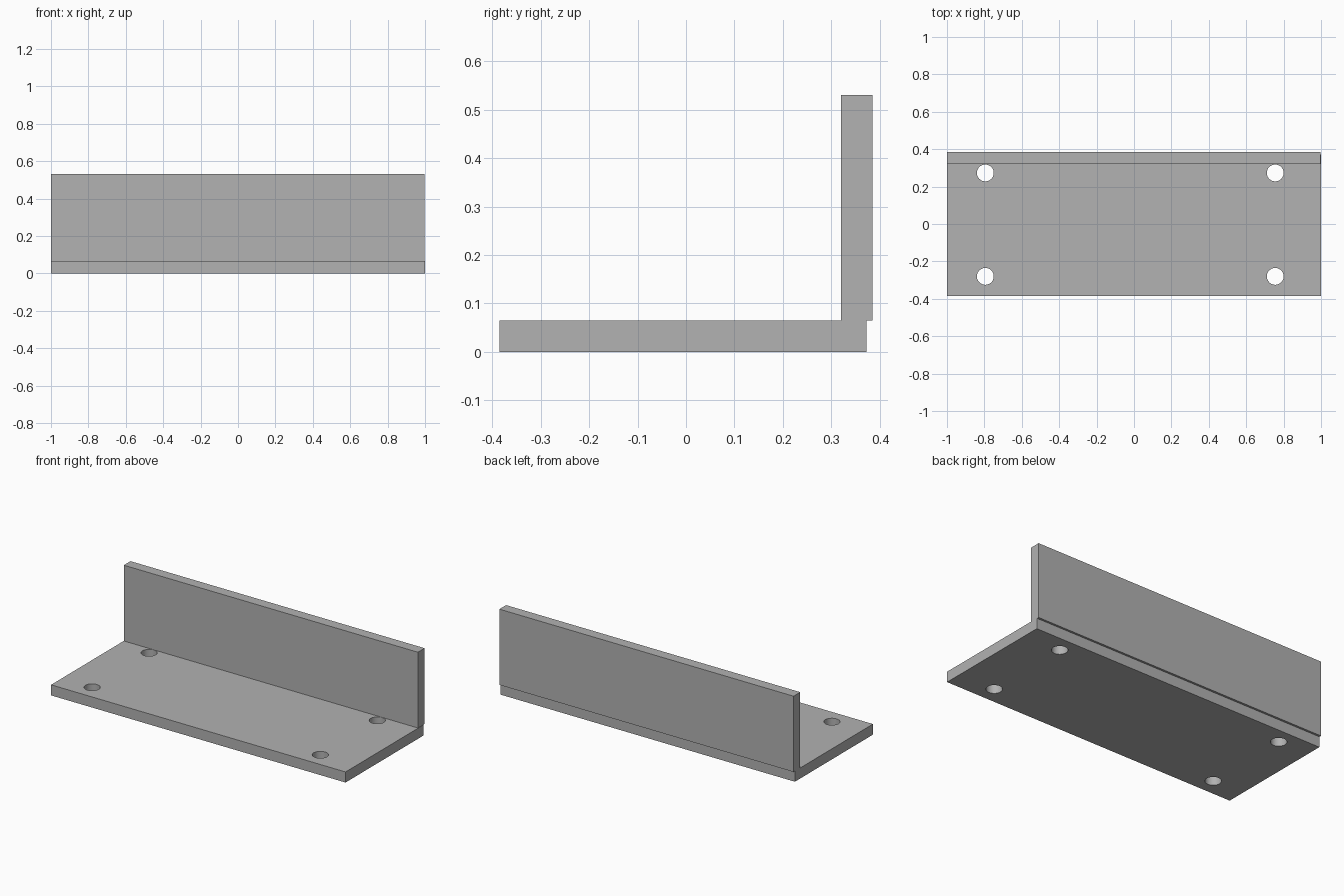
import bpy
import math

default = bpy.data.objects.get("Cube")
if default:
    bpy.data.objects.remove(default, do_unlink=True)

# Plain grey metal
grey = bpy.data.materials.new("grey_metal")
grey.use_nodes = True
colour = (0.445, 0.445, 0.445, 1)
grey.diffuse_color = colour
grey.node_tree.nodes["Principled BSDF"].inputs["Base Color"].default_value = colour


def box(name, low, high):
    """Box between two opposite corners."""
    bpy.ops.mesh.primitive_cube_add(
        size=1, location=[(a + b) / 2 for a, b in zip(low, high)])
    obj = bpy.context.object
    obj.name = name
    obj.scale = [b - a for a, b in zip(low, high)]
    bpy.ops.object.transform_apply(location=False, rotation=False, scale=True)
    obj.data.materials.append(grey)
    return obj


THICK = 0.065

# Flat base and the upright wall that overhangs its back edge slightly
base = box("base_plate", (-1, -0.385, 0), (1, 0.372, THICK))
wall = box("upright_wall", (-1, 0.32, THICK), (0.998, 0.385, 0.53))

# Four screw holes through the base
for x in (-0.795, 0.755):
    for y in (-0.28, 0.273):
        bpy.ops.mesh.primitive_cylinder_add(
            vertices=48, radius=0.045, depth=0.3, location=(x, y, THICK / 2))
        cutter = bpy.context.object
        cutter.name = "hole_cutter"
        cutter.data.materials.append(grey)
        cut = base.modifiers.new("screw_hole", 'BOOLEAN')
        cut.operation = 'DIFFERENCE'
        cut.solver = 'EXACT'
        cut.object = cutter
        bpy.ops.object.select_all(action='DESELECT')
        base.select_set(True)
        bpy.context.view_layer.objects.active = base
        bpy.ops.object.modifier_apply(modifier=cut.name)
        bpy.data.objects.remove(cutter, do_unlink=True)

# Smooth hole walls, sharp plate edges
bpy.ops.object.shade_smooth_by_angle(angle=math.radians(30))
